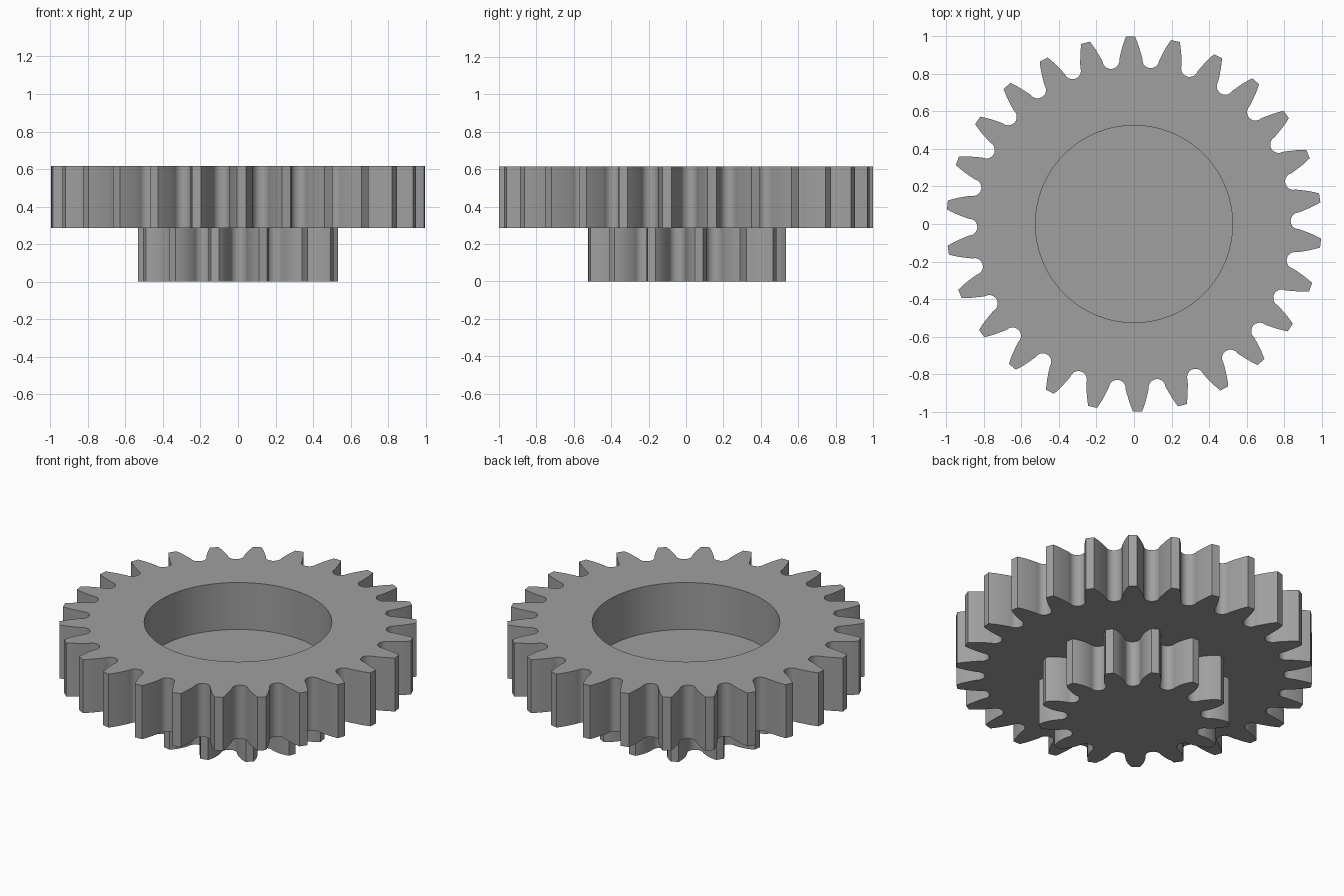
import bpy, bmesh, math

if "Cube" in bpy.data.objects:
    bpy.data.objects.remove(bpy.data.objects["Cube"])

grey = bpy.data.materials.new("steel grey")
grey.diffuse_color = (0.35, 0.35, 0.35, 1)
grey.use_nodes = True
grey.node_tree.nodes["Principled BSDF"].inputs["Base Color"].default_value = grey.diffuse_color

FILLET = 0.045  # radius of the rounded gap between teeth


def gear_outline(teeth, phase, flank, root):
    """Polar (radius, angle) outline. flank = (radius, half width) from tip down."""
    half_pitch = math.pi / teeth
    half = [(r, w / r) for r, w in flank]
    # round gap bottom, from the flank to the middle of the gap
    for i in range(6):
        t = math.radians(90 - 18 * i)
        radial = root + FILLET - FILLET * math.cos(t)
        side = FILLET * math.sin(t)
        half.append((math.hypot(radial, side), half_pitch - math.atan2(side, radial)))
    left = [(r, -a) for r, a in reversed(half[:-1])]
    points = []
    for k in range(teeth):
        centre = math.radians(phase) + 2 * half_pitch * k
        points += [(r, centre + a) for r, a in left + half]
    return points


def make_gear(name, outline, z0, z1, pocket=None):
    bm = bmesh.new()

    def loop(z, radius=None):
        return [bm.verts.new(((radius or r) * math.cos(a), (radius or r) * math.sin(a), z))
                for r, a in outline]

    loops = [loop(z0), loop(z1)]
    # recessed round pocket in the top
    if pocket:
        radius, floor = pocket
        loops += [loop(z1, radius), loop(floor, radius)]
    n = len(outline)
    for lo, hi in zip(loops, loops[1:]):
        for i in range(n):
            j = (i + 1) % n
            bm.faces.new((lo[i], lo[j], hi[j], hi[i]))
    bm.faces.new(loops[0][::-1])
    bm.faces.new(loops[-1])
    mesh = bpy.data.meshes.new(name)
    bm.to_mesh(mesh)
    bm.free()
    mesh.materials.append(grey)
    obj = bpy.data.objects.new(name, mesh)
    bpy.context.collection.objects.link(obj)
    bpy.ops.object.select_all(action='DESELECT')
    obj.select_set(True)
    bpy.context.view_layer.objects.active = obj
    bpy.ops.object.shade_smooth_by_angle(angle=math.radians(30))
    return obj


# large wheel with the pocket
wheel_flank = [(1.0, 0.024), (0.975, 0.034), (0.95, 0.043), (0.925, 0.050), (0.90, 0.057)]
make_gear("large_gear", gear_outline(26, 91.1, wheel_flank, 0.835), 0.285, 0.615, (0.525, 0.325))

# small pinion underneath
pinion_flank = [(0.534, 0.022), (0.515, 0.034), (0.49, 0.045), (0.465, 0.052), (0.44, 0.056)]
make_gear("small_gear", gear_outline(13, 90.5, pinion_flank, 0.375), 0.0, 0.295)
